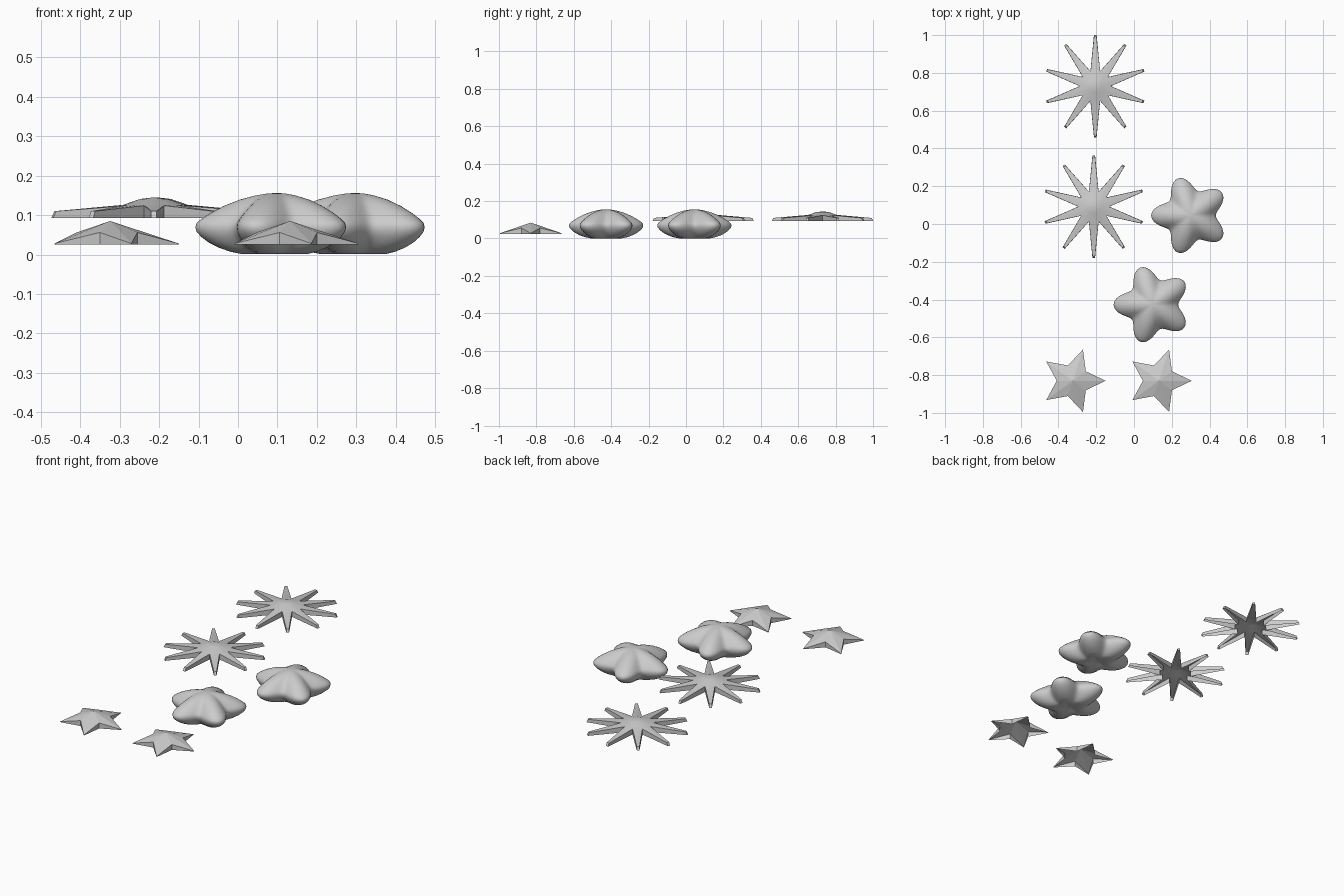
import bpy
import math
from math import cos, sin, pi

if "Cube" in bpy.data.objects:
    bpy.data.objects.remove(bpy.data.objects["Cube"])


def make(name, verts, faces, loc, smooth=None):
    me = bpy.data.meshes.new(name)
    me.from_pydata(verts, [], faces)
    me.update()
    ob = bpy.data.objects.new(name, me)
    bpy.context.collection.objects.link(ob)
    ob.location = loc
    if smooth:
        bpy.ops.object.select_all(action='DESELECT')
        ob.select_set(True)
        bpy.context.view_layer.objects.active = ob
        bpy.ops.object.shade_smooth_by_angle(angle=math.radians(smooth))
    return ob


def pol(r, a, z):
    return (r * cos(a), r * sin(a), z)


def loft(rings):
    """Quads between consecutive equal-length rings, first ring on top."""
    n = len(rings[0])
    verts = [v for ring in rings for v in ring]
    faces = []
    for k in range(len(rings) - 1):
        for i in range(n):
            j = (i + 1) % n
            faces.append((k * n + i, (k + 1) * n + i, (k + 1) * n + j, k * n + j))
    return verts, faces


def cap(verts, faces, start, n, z, up):
    verts.append((0, 0, z))
    c = len(verts) - 1
    for i in range(n):
        a, b = start + i, start + (i + 1) % n
        faces.append((a, b, c) if up else (b, a, c))


# Five-pointed shell: shallow cone cut to a star, open underneath
def pointed_star(name, loc):
    top, base = [], []
    for i in range(10):
        r, z = (0.174, 0.028) if i % 2 == 0 else (0.085, 0.056)
        top.append(pol(r, i * pi / 5, z))
        base.append(pol(r, i * pi / 5, 0.025))
    verts, faces = loft([top, base])
    cap(verts, faces, 0, 10, 0.085, True)
    make(name, verts, faces, loc)


# Ten-rayed shell: domed core with tapering blunt rays, open underneath
def ray_star(name, loc):
    rings = [[], [], [], []]
    for i in range(10):
        a = pi / 2 + i * pi / 5
        # valley corner, then both corners of the blunt tip
        for r, ang, z, rb in ((0.082, a - pi / 10, 0.124, 0.083),
                              (0.263, a - 0.026, 0.110, 0.271),
                              (0.263, a + 0.026, 0.110, 0.271)):
            da = (ang - a) if r < 0.1 else (pi / 30) * (1 if ang > a else -1)
            rings[0].append(pol(0.035, a + da, 0.141))
            rings[1].append(pol(0.078, a + da, 0.126))
            rings[2].append(pol(r, ang, z))
            rings[3].append(pol(rb, ang, 0.093))
    verts, faces = loft(rings)
    cap(verts, faces, 0, 30, 0.145, True)
    make(name, verts, faces, loc, 25)


# Puffy five-armed star: profile scaled by a lobed outline
def puffy_star(name, loc):
    n = 80
    profile = [(0.12, 0.155), (0.28, 0.150), (0.48, 0.139), (0.66, 0.123),
               (0.82, 0.105), (0.93, 0.090), (0.985, 0.080), (1.0, 0.070),
               (0.985, 0.058), (0.93, 0.045), (0.84, 0.031), (0.72, 0.018),
               (0.58, 0.007), (0.44, 0.001), (0.28, 0.004), (0.12, 0.011)]
    rings = []
    for f, z in profile:
        ring = []
        for i in range(n):
            a = pi + i * 2 * pi / n
            lobe = cos(5 * (a - pi))
            # lobes fade to a round centre
            amp = 0.036 * min(1, 0.3 + f)
            r = f * (0.171 + amp * lobe)
            ring.append(pol(r, a, z))
        rings.append(ring)
    verts, faces = loft(rings)
    cap(verts, faces, 0, n, 0.156, True)
    cap(verts, faces, (len(profile) - 1) * n, n, 0.013, False)
    make(name, verts, faces, loc, 50)


for i, loc in enumerate([(-0.324, -0.83, 0), (0.132, -0.83, 0)]):
    pointed_star(f"pointed_star_{i + 1}", loc)
for i, loc in enumerate([(-0.205, 0.73, 0), (-0.213, 0.092, 0)]):
    ray_star(f"ray_star_{i + 1}", loc)
for i, loc in enumerate([(0.298, 0.045, 0), (0.099, -0.427, 0)]):
    puffy_star(f"puffy_star_{i + 1}", loc)
